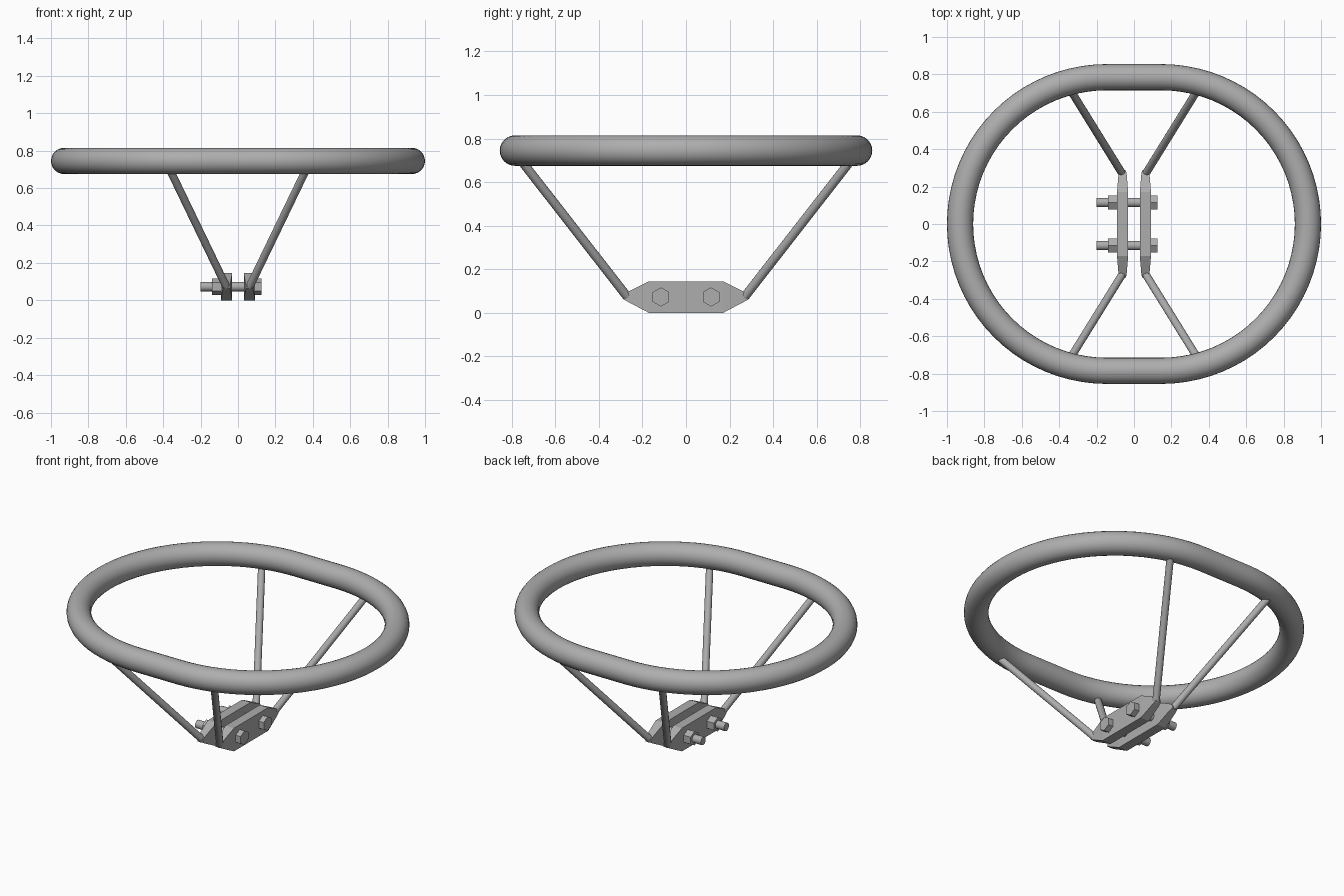
import bpy, bmesh, math
from mathutils import Vector

cube = bpy.data.objects.get("Cube")
if cube:
    bpy.data.objects.remove(cube, do_unlink=True)

GREY = (0.42, 0.42, 0.42, 1)
steel = bpy.data.materials.new("grey_steel")
steel.use_nodes = True
steel.diffuse_color = GREY
steel.node_tree.nodes["Principled BSDF"].inputs["Base Color"].default_value = GREY


def loft(name, rings, cyclic=False, smooth=False):
    """Skin a list of equal-length point loops into one object."""
    bm = bmesh.new()
    loops = [[bm.verts.new(p) for p in ring] for ring in rings]
    n = len(loops[0])
    for k in range(len(loops) if cyclic else len(loops) - 1):
        a, b = loops[k], loops[(k + 1) % len(loops)]
        for i in range(n):
            j = (i + 1) % n
            bm.faces.new((a[i], a[j], b[j], b[i]))
    if not cyclic:
        bm.faces.new(loops[0])
        bm.faces.new(loops[-1])
    bmesh.ops.recalc_face_normals(bm, faces=bm.faces)
    mesh = bpy.data.meshes.new(name)
    bm.to_mesh(mesh)
    bm.free()
    obj = bpy.data.objects.new(name, mesh)
    bpy.context.collection.objects.link(obj)
    mesh.materials.append(steel)
    if smooth:
        bpy.ops.object.select_all(action="DESELECT")
        obj.select_set(True)
        bpy.context.view_layer.objects.active = obj
        bpy.ops.object.shade_smooth_by_angle(angle=math.radians(40))
    return obj


def circle(center, u, v, radius, sides):
    """Loop of points around a center in the plane of u and v."""
    steps = [math.tau * i / sides for i in range(sides)]
    return [center + (u * math.cos(t) + v * math.sin(t)) * radius for t in steps]


X, Y, Z = Vector((1, 0, 0)), Vector((0, 1, 0)), Vector((0, 0, 1))


def rod(name, start, end, radius, sides, smooth=True):
    start, end = Vector(start), Vector(end)
    axis = (end - start).normalized()
    side = axis.cross(Y).normalized()
    up = side.cross(axis)
    return loft(name, [circle(p, side, up, radius, sides) for p in (start, end)], smooth=smooth)


# Handwheel rim: two half circles joined by short straights
BEND, OFFSET, TUBE, RIM_Z, STEPS = 0.785, 0.145, 0.07, 0.745, 40
rim = []
for side in (1, -1):
    for i in range(STEPS + 1):
        t = math.pi * (i / STEPS - 0.5)
        out = Vector((math.cos(t), math.sin(t), 0)) * side
        center = X * OFFSET * side + out * BEND + Z * RIM_Z
        rim.append(circle(center, out, Z, TUBE, 24))
loft("rim", rim, cyclic=True, smooth=True)

# Clamp plates with tapered ends: (y, half thickness, bottom, top)
half = [(0.17, 0.03, 0, 0.145), (0.265, 0.022, 0.05, 0.098), (0.287, 0.018, 0.062, 0.083)]
profile = [(-y, w, lo, hi) for y, w, lo, hi in reversed(half)] + half
for side, label in ((1, "left"), (-1, "right")):
    px = 0.061 * side
    loft(label + "_clamp_plate",
         [[(px - w, y, lo), (px + w, y, lo), (px + w, y, hi), (px - w, y, hi)]
          for y, w, lo, hi in profile])

    # Struts from the plate ends up to the rim
    for end, place in ((-1, "front"), (1, "back")):
        rod(f"{place}_{label}_strut", (0.062 * side, 0.268 * end, 0.072),
            (0.365 * side, 0.757 * end, 0.7), 0.021, 16)

# Bolts through both plates, heads on the left and nuts on the right
BOLT_Z = 0.073
for end, place in ((-1, "front"), (1, "back")):
    y = 0.115 * end
    rod(place + "_bolt_shank", (-0.2, y, BOLT_Z), (0.1, y, BOLT_Z), 0.025, 20)
    for part, x0, x1 in (("head", 0.085, 0.125), ("nut", -0.14, -0.085)):
        rod(f"{place}_bolt_{part}", (x0, y, BOLT_Z), (x1, y, BOLT_Z), 0.044, 6, smooth=False)
